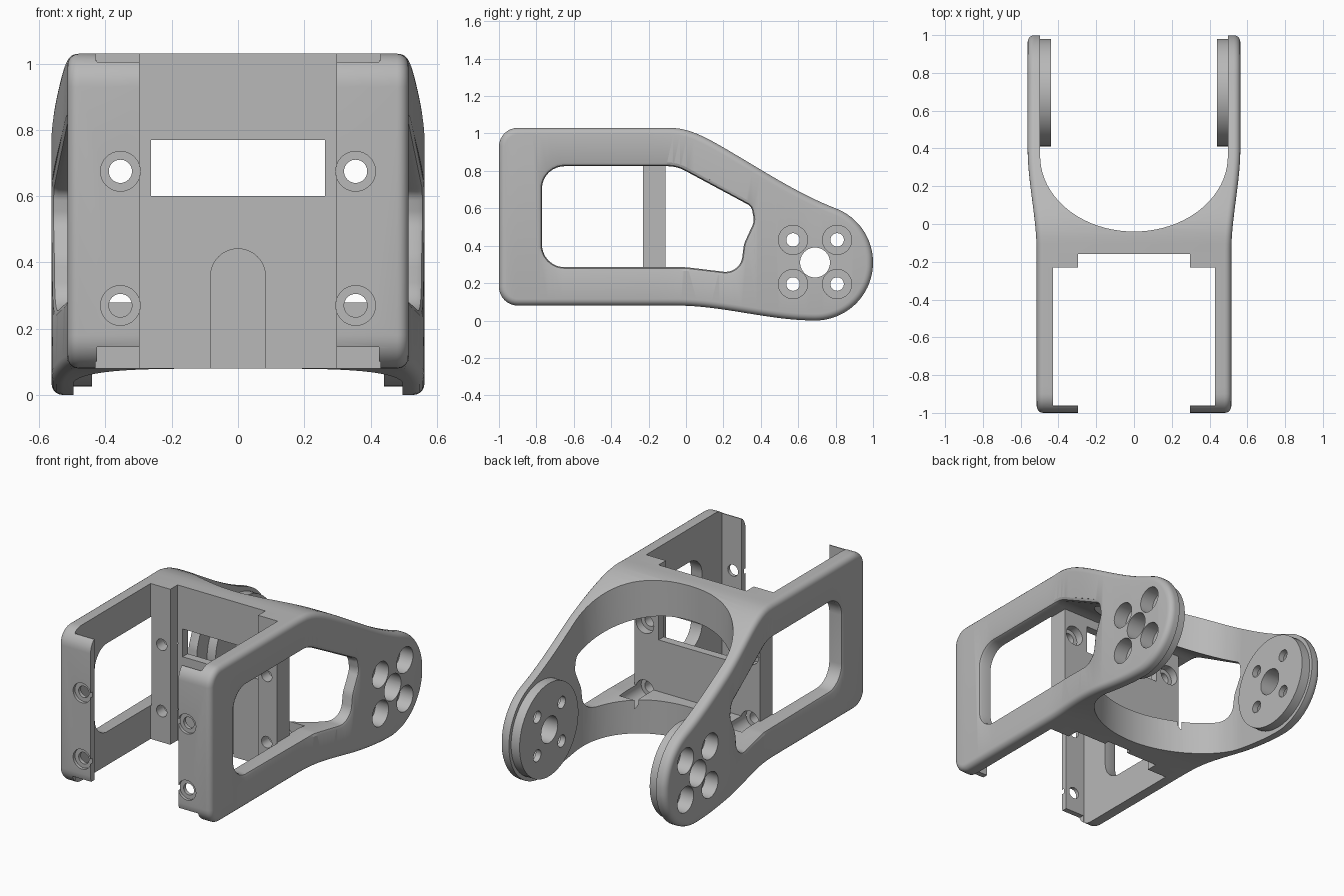
import bpy, bmesh
from math import sin, cos, pi, sqrt
from mathutils import Vector

cube = bpy.data.objects.get("Cube")
if cube:
    bpy.data.objects.remove(cube, do_unlink=True)

grey = bpy.data.materials.new("light grey plastic")
grey.use_nodes = True
colour = (0.48, 0.48, 0.48, 1)
grey.diffuse_color = colour
grey.node_tree.nodes["Principled BSDF"].inputs["Base Color"].default_value = colour


# ---------- helpers ----------
def solid(name, rings, strip_caps=False):
    """Bridge closed rings; cap with an n-gon or with strips between opposite points."""
    bm = bmesh.new()
    vs = [[bm.verts.new(p) for p in ring] for ring in rings]
    n = len(vs[0])
    for a, b in zip(vs, vs[1:]):
        for i in range(n):
            j = (i + 1) % n
            bm.faces.new((a[i], a[j], b[j], b[i]))
    for ring in (vs[0], vs[-1]):
        if strip_caps:
            for i in range(n // 2 - 1):
                bm.faces.new((ring[i], ring[i + 1], ring[n - 2 - i], ring[n - 1 - i]))
        else:
            bm.faces.new(ring)
    bmesh.ops.recalc_face_normals(bm, faces=bm.faces)
    mesh = bpy.data.meshes.new(name)
    bm.to_mesh(mesh)
    bm.free()
    mesh.materials.append(grey)
    ob = bpy.data.objects.new(name, mesh)
    bpy.context.collection.objects.link(ob)
    return ob


def prism(name, poly, axis, lo, hi):
    def ring(t):
        return [Vector((*p[:axis], t, *p[axis:])) for p in poly]
    return solid(name, [ring(lo), ring(hi)])


def box(name, x0, x1, y0, y1, z0, z1):
    return prism(name, [(x0, y0), (x1, y0), (x1, y1), (x0, y1)], 2, z0, z1)


def rod(name, centre, r, axis, lo, hi, n=40):
    pts = [(centre[0] + r * cos(2 * pi * i / n), centre[1] + r * sin(2 * pi * i / n))
           for i in range(n)]
    return prism(name, pts, axis, lo, hi)


def boolean(target, tool, op="DIFFERENCE"):
    mod = target.modifiers.new("cut", "BOOLEAN")
    mod.operation, mod.solver, mod.object = op, "EXACT", tool
    bpy.ops.object.select_all(action="DESELECT")
    bpy.context.view_layer.objects.active = target
    target.select_set(True)
    bpy.ops.object.modifier_apply(modifier=mod.name)
    bpy.data.objects.remove(tool, do_unlink=True)


def fillet(corners, steps=8):
    """Round each (u, v, radius) corner of a closed polygon."""
    out = []
    for i, (u, v, r) in enumerate(corners):
        p = Vector((u, v))
        a = (Vector(corners[i - 1][:2]) - p).normalized()
        b = (Vector(corners[(i + 1) % len(corners)][:2]) - p).normalized()
        half = a.angle(b) / 2
        d = r * cos(half) / sin(half)
        c = p + (a + b).normalized() * (r / sin(half))
        s, e = p + a * d - c, p + b * d - c
        out += [c + s.lerp(e, k / steps).normalized() * r for k in range(steps + 1)]
    return out


def offset(poly, d):
    """Shift a closed polygon to the right of its direction."""
    out = []
    for i, p in enumerate(poly):
        t = (poly[(i + 1) % len(poly)] - poly[i - 1]).normalized()
        out.append(p + Vector((t.y, -t.x)) * d)
    return out


def hermite(y, y0, z0, m0, y1, z1, m1):
    h = y1 - y0
    t = (y - y0) / h
    return ((2*t**3 - 3*t**2 + 1) * z0 + (t**3 - 2*t**2 + t) * h * m0
            + (3*t**2 - 2*t**3) * z1 + (t**3 - t**2) * h * m1)


# ---------- outer shape ----------
HUB_Y, HUB_Z, HUB_R = 0.69, 0.31, 0.31


def corner(y):
    return 0.1 - sqrt(max(0, 0.01 - (y + 0.9) ** 2)) if y < -0.9 else 0


def arc(y):
    return sqrt(max(0, HUB_R ** 2 - (y - HUB_Y) ** 2))


def top(y):
    if y < -0.08:
        return 1.03 - corner(y)
    if y < 0.2:
        return hermite(y, -0.08, 1.03, 0, 0.2, 0.925, -0.58)
    if y < 0.8:
        return hermite(y, 0.2, 0.925, -0.58, 0.8, 0.6, -0.38)
    return HUB_Z + arc(y)


def bottom(y):
    if y < -0.05:
        return 0.08 + corner(y)
    if y < HUB_Y:
        return hermite(y, -0.05, 0.08, 0, HUB_Y, 0, 0)
    return HUB_Z - arc(y)


def half_width(y):
    t = min(1, max(0, (y + 0.15) / 0.55))
    return 0.515 + 0.048 * t * t * (3 - 2 * t)


stations = [-1 + 0.1 * (1 - cos(pi / 2 * i / 8)) for i in range(9)]
stations += [-0.9 + (HUB_Y + 0.9) * i / 40 for i in range(1, 41)]
stations += [HUB_Y + HUB_R * sin(pi / 2 * i / 21) for i in range(1, 21)]
outline = [Vector((y, top(y))) for y in stations]
outline += [Vector((y, bottom(y))) for y in reversed(stations)]
EDGE = 0.035
right_rings = []
for k in range(6):
    t = pi / 2 * k / 5
    shape = offset(outline, EDGE * (1 - cos(t)))
    right_rings.append([(half_width(p.x) - EDGE * (1 - sin(t)), p.x, p.y) for p in shape])
left_rings = [[(-x, y, z) for x, y, z in ring] for ring in reversed(right_rings)]
bracket = solid("bracket", left_rings + right_rings, strip_caps=True)

# front bay with stepped web, and the opening between the lips
boolean(bracket, box("bay", -0.43, 0.43, -0.96, -0.23, -0.5, 1.5))
boolean(bracket, box("bay_centre", -0.297, 0.297, -1.2, -0.16, -0.5, 1.5))

# curved rear opening between the arms
curve = [(0.497 * cos(a), 0.36 + 0.4 * sin(a))
         for a in (-pi + pi * i / 40 for i in range(41))]
boolean(bracket, prism("rear_opening", [(-0.497, 1.3)] + curve + [(0.497, 1.3)], 2, -0.5, 1.5))

# side windows with softened rims; the web is kept
window = fillet([(-0.77, 0.285, 0.12), (0, 0.285, 0.3), (0.29, 0.25, 0.09),
                 (0.31, 0.41, 0.15), (0.365, 0.53, 0.08), (0.35, 0.61, 0.05),
                 (-0.05, 0.825, 0.2), (-0.77, 0.825, 0.12)])
rims = []
for depth, grow in ((0.02, 0), (0.006, 0.006), (0, 0.02)):
    rims.append([(half_width(p.x) - depth, p.x, p.y) for p in offset(window, grow)])
rims.append([(0.7, p.x, p.y) for p in offset(window, 0.021)])
cutter = solid("window", [[(-x, y, z) for x, y, z in r] for r in reversed(rims)] + rims)
boolean(cutter, box("web_keep", -0.425, 0.425, -0.25, -0.11, -0.5, 1.5))
boolean(bracket, cutter)

# slot and arched groove in the web
boolean(bracket, box("slot", -0.262, 0.262, -0.4, 0.1, 0.6, 0.77))
groove = [(0.083 * cos(pi * i / 20), 0.358 + 0.083 * sin(pi * i / 20)) for i in range(21)]
boolean(bracket, prism("groove", groove + [(-0.083, -0.2), (0.083, -0.2)], 1, -0.4, -0.13))

for s in (-1, 1):
    # trimmed lip ends
    x0, x1 = sorted((s * 0.2, s * 0.425))
    boolean(bracket, box("lip_trim", x0, x1, -1.2, -0.955, -0.3, 0.145))
    boolean(bracket, box("lip_trim", x0, x1, -1.2, -0.955, 1.005, 1.4))
    # screw holes through lips and web, with counterbores
    for z in (0.27, 0.675):
        c = (s * 0.355, z)
        boolean(bracket, rod("screw_hole", c, 0.035, 1, -1.2, 0.05))
        boolean(bracket, rod("lip_counterbore", c, 0.06, 1, -1.2, -0.982))
        boolean(bracket, rod("web_counterbore", c, 0.06, 1, -0.16, 0.05))
    # round pad inside each arm
    lo, hi = sorted((s * 0.44, s * 0.525))
    boolean(bracket, rod("pad", (0.695, HUB_Z), 0.284, 0, lo, hi, 64), "UNION")

# hub holes
boolean(bracket, rod("hub_hole", (HUB_Y, HUB_Z), 0.08, 0, -1, 1))
for dy in (-0.118, 0.118):
    for dz in (-0.118, 0.118):
        c = (HUB_Y + dy, HUB_Z + 0.003 + dz)
        boolean(bracket, rod("hub_screw_hole", c, 0.036, 0, -1, 1))
        for lo, hi in ((0.475, 0.8), (-0.8, -0.475)):
            boolean(bracket, rod("hub_counterbore", c, 0.078, 0, lo, hi))

bpy.ops.object.shade_smooth_by_angle(angle=pi / 6)
